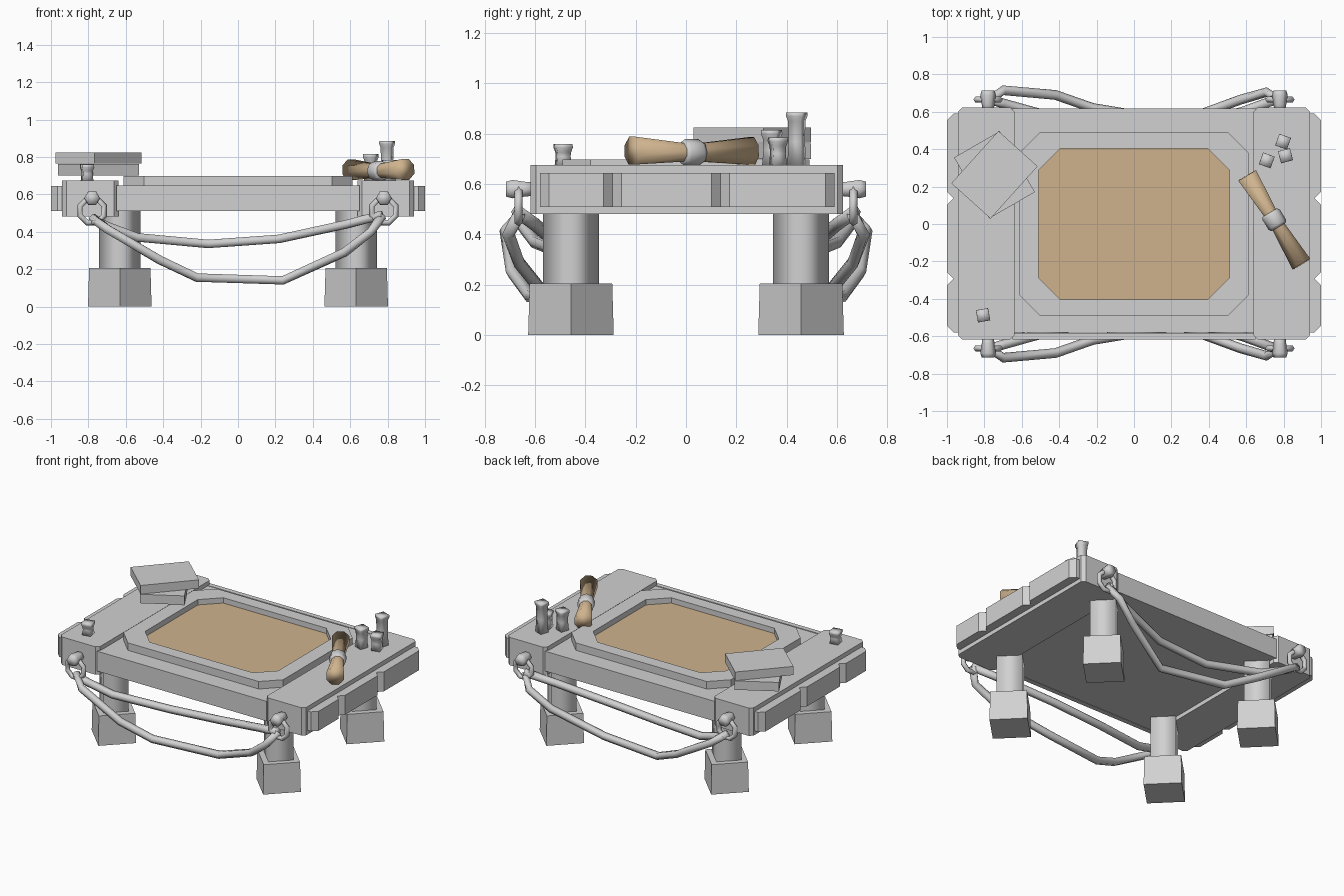
import bpy, bmesh, math
from mathutils import Vector, Matrix

if "Cube" in bpy.data.objects:
    bpy.data.objects.remove(bpy.data.objects["Cube"])


def material(name, rgb):
    m = bpy.data.materials.new(name)
    m.diffuse_color = (*rgb, 1)
    m.use_nodes = True
    m.node_tree.nodes["Principled BSDF"].inputs["Base Color"].default_value = m.diffuse_color
    return m


GRAY = material("stone_gray", (0.64, 0.64, 0.64))
TAN = material("parchment_tan", (0.62, 0.45, 0.27))


def finish(name, bm, mat, smooth=False):
    bmesh.ops.recalc_face_normals(bm, faces=bm.faces)
    me = bpy.data.meshes.new(name)
    bm.to_mesh(me)
    bm.free()
    me.materials.append(mat)
    for p in me.polygons:
        p.use_smooth = smooth
    ob = bpy.data.objects.new(name, me)
    bpy.context.collection.objects.link(ob)
    return ob


def box(name, lo, hi, mat=GRAY, bevel=0.0, vertical_only=False, turn=0.0):
    lo, hi = Vector(lo), Vector(hi)
    bm = bmesh.new()
    bmesh.ops.create_cube(bm, size=1)
    bmesh.ops.scale(bm, vec=hi - lo, verts=bm.verts)
    if bevel:
        edges = [e for e in bm.edges if not vertical_only
                 or abs(e.verts[0].co.z - e.verts[1].co.z) > 1e-4]
        bmesh.ops.bevel(bm, geom=edges, offset=bevel, segments=1, affect='EDGES')
    bmesh.ops.rotate(bm, matrix=Matrix.Rotation(turn, 3, 'Z'), verts=bm.verts)
    bmesh.ops.translate(bm, vec=(lo + hi) / 2, verts=bm.verts)
    return finish(name, bm, mat)


def tube(name, stations, sides, mat=GRAY, smooth=True, turn=0.0):
    """Skin rings of given radius along a path: stations = [(point, radius)]."""
    bm = bmesh.new()
    pts = [Vector(p) for p, _ in stations]
    rings = []
    for i, (_, r) in enumerate(stations):
        d = (pts[min(i + 1, len(pts) - 1)] - pts[max(i - 1, 0)]).normalized()
        ref = Vector((0, 0, 1)) if abs(d.z) < 0.95 else Vector((0, 1, 0))
        u = d.cross(ref).normalized()
        v = u.cross(d)
        ring = []
        for k in range(sides):
            a = turn + 2 * math.pi * k / sides
            ring.append(bm.verts.new(pts[i] + r * (math.cos(a) * u + math.sin(a) * v)))
        rings.append(ring)
    for a, b in zip(rings, rings[1:]):
        for k in range(sides):
            n = (k + 1) % sides
            bm.faces.new((a[k], a[n], b[n], b[k]))
    bm.faces.new(rings[0])
    bm.faces.new(rings[-1])
    return finish(name, bm, mat, smooth)


def octagon(hx, hy, cut):
    return [(hx, -hy + cut), (hx, hy - cut), (hx - cut, hy), (-hx + cut, hy),
            (-hx, hy - cut), (-hx, -hy + cut), (-hx + cut, -hy), (hx - cut, -hy)]


# table top: three long planks with chamfered ends, edge rails, end beams
for i, (a, b) in enumerate([(-0.58, -0.292), (-0.292, 0.137), (0.137, 0.59)]):
    box(f"top_plank_{i + 1}", (-1, a, 0.51), (1, b, 0.645), bevel=0.035, vertical_only=True)
for s, side in ((-1, "front"), (1, "back")):
    box(f"{side}_rail", (-0.65, s * 0.6 - 0.017, 0.51), (0.65, s * 0.6 + 0.017, 0.648))
for s, side in ((-1, "left"), (1, "right")):
    box(f"{side}_end_beam", (s * 0.79 - 0.15, -0.617, 0.482), (s * 0.79 + 0.15, 0.623, 0.675),
        bevel=0.022, vertical_only=True)

# raised octagonal frame with sunken panel
bm = bmesh.new()
loops = []
for z in (0.64, 0.697):
    for shape in (octagon(0.612, 0.49, 0.11), octagon(0.51, 0.403, 0.115)):
        loops.append([bm.verts.new((x, y, z)) for x, y in shape])
lo_out, lo_in, hi_out, hi_in = loops
for k in range(8):
    n = (k + 1) % 8
    for p, q in ((lo_out, hi_out), (hi_out, hi_in), (hi_in, lo_in), (lo_in, lo_out)):
        bm.faces.new((p[k], p[n], q[n], q[k]))
finish("panel_frame", bm, GRAY)
bm = bmesh.new()
base = bm.faces.new([bm.verts.new((x, y, 0.642)) for x, y in octagon(0.51, 0.403, 0.115)])
up = bmesh.ops.extrude_face_region(bm, geom=[base])["geom"]
bmesh.ops.translate(bm, vec=(0, 0, 0.018), verts=[v for v in up if isinstance(v, bmesh.types.BMVert)])
finish("sunken_panel", bm, TAN)

# four-sided legs and feet turned by 45 degrees
for sx in (-1, 1):
    for sy in (-1, 1):
        x, y = sx * 0.632, sy * 0.457
        tag = ("left" if sx < 0 else "right") + ("_front" if sy < 0 else "_back")
        tube(f"{tag}_foot", [((x, y, 0), 0.17), ((x, y, 0.205), 0.164)], 4, smooth=False)
        leg = tube(f"{tag}_leg", [((x, y, 0.2), 0.112), ((x, y, 0.515), 0.112)], 4)
        for p in leg.data.polygons:
            p.use_smooth = len(p.vertices) == 4 and abs(p.normal.z) < 0.5

        # eye bolt and hanging ring
        bx = sx * 0.78
        tube(f"{tag}_bolt", [((bx, sy * 0.60, 0.58), 0.03), ((bx, sy * 0.64, 0.58), 0.034),
                             ((bx, sy * 0.69, 0.58), 0.042), ((bx, sy * 0.715, 0.58), 0.034)], 6)
        bm = bmesh.new()
        rings = []
        for i in range(8):
            a = math.pi * (i + 0.5) / 4
            ring = []
            for j in range(5):
                b = 2 * math.pi * j / 5
                r = 0.068 + 0.017 * math.cos(b)
                ring.append(bm.verts.new((bx + r * math.cos(a), sy * 0.665 + 0.017 * math.sin(b),
                                          0.512 + r * math.sin(a))))
            rings.append(ring)
        for i in range(8):
            p, q = rings[i], rings[(i + 1) % 8]
            for j in range(5):
                n = (j + 1) % 5
                bm.faces.new((p[j], p[n], q[n], q[j]))
        finish(f"{tag}_ring", bm, GRAY, True)

# sagging ropes, two on each long side
OUTER = [(-0.78, 0.655, 0.475), (-0.70, 0.715, 0.415), (-0.42, 0.69, 0.25), (-0.22, 0.62, 0.155),
         (0.24, 0.545, 0.14), (0.57, 0.665, 0.29), (0.71, 0.705, 0.40), (0.77, 0.66, 0.485)]
INNER = [(-0.78, 0.67, 0.465), (-0.70, 0.645, 0.43), (-0.54, 0.60, 0.37), (-0.16, 0.51, 0.335),
         (0.22, 0.51, 0.362), (0.58, 0.60, 0.44), (0.77, 0.67, 0.49)]
for s, side in ((-1, "front"), (1, "back")):
    for path, kind in ((OUTER, "lower"), (INNER, "upper")):
        tube(f"{side}_{kind}_rope", [((x, s * y, z), 0.026) for x, y, z in path], 6)

# two crossed slabs stacked on the left end
cx, cy = -0.746, 0.263
for name, z, h, deg in (("lower_slab", 0.7, 0.062, -60), ("upper_slab", 0.765, 0.06, 48)):
    box(name, (cx - 0.188, cy - 0.141, z), (cx + 0.188, cy + 0.141, z + h), turn=math.radians(deg))

# tied scroll on the right end
A, B = Vector((0.605, 0.26, 0.731)), Vector((0.895, -0.215, 0.733))
mid = (A + B) / 2
mid.z = 0.725
axis = (B - A).normalized()
tube("scroll", [(A, 0.06), (mid, 0.036), (B, 0.06)], 8, TAN, turn=math.pi / 8)
tube("scroll_band", [(mid - axis * 0.045, 0.045), (mid - axis * 0.03, 0.054),
                     (mid + axis * 0.03, 0.054), (mid + axis * 0.045, 0.045)], 8)

# little square game pieces
for i, (x, y, top, deg) in enumerate([(0.797, 0.44, 0.885, 65), (0.81, 0.365, 0.785, 30),
                                      (0.71, 0.34, 0.815, 65), (-0.807, -0.488, 0.76, 35)]):
    h = top - 0.67
    tube(f"game_piece_{i + 1}", [((x, y, 0.67), 0.042), ((x, y, 0.67 + h * 0.45), 0.036),
                                 ((x, y, top - 0.035), 0.038), ((x, y, top - 0.015), 0.047),
                                 ((x, y, top), 0.046)], 4, turn=math.radians(deg))
